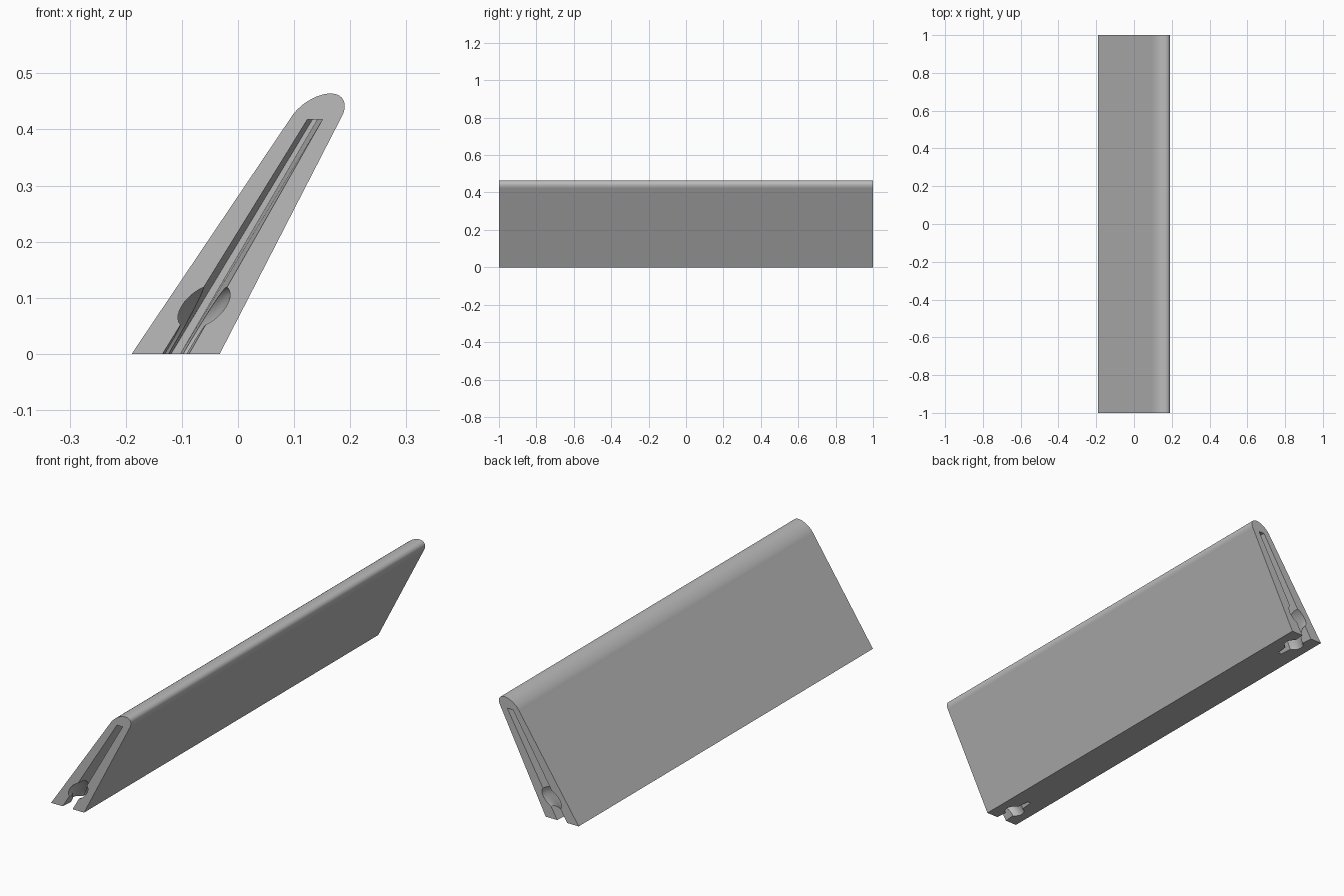
import bpy, bmesh, math
from mathutils import Vector

cube = bpy.data.objects.get("Cube")
if cube:
    bpy.data.objects.remove(cube, do_unlink=True)

grey = bpy.data.materials.new("plain_grey")
grey.use_nodes = True
colour = (0.5, 0.5, 0.5, 1)
grey.diffuse_color = colour
grey.node_tree.nodes["Principled BSDF"].inputs["Base Color"].default_value = colour

LEAN, BASE_X = 0.594, -0.111     # sideways lean per unit of height
CAP_Z, CAP_R = 0.419, 0.045      # rounded top edge
BORE_Z, BORE_R = 0.085, 0.04     # curved corner bore


def lean(x, y, z):
    return Vector((x + BASE_X + LEAN * z, y, z))


def loft(name, rings):
    """Solid through matching closed rings, with capped ends."""
    bm = bmesh.new()
    loops = [[bm.verts.new(lean(*p)) for p in ring] for ring in rings]
    n = len(loops[0])
    for a, b in zip(loops, loops[1:]):
        for i in range(n):
            j = (i + 1) % n
            bm.faces.new((a[i], a[j], b[j], b[i]))
    bm.faces.new(loops[0])
    bm.faces.new(loops[-1])
    bmesh.ops.recalc_face_normals(bm, faces=bm.faces)
    mesh = bpy.data.meshes.new(name)
    bm.to_mesh(mesh)
    bm.free()
    mesh.materials.append(grey)
    obj = bpy.data.objects.new(name, mesh)
    bpy.context.collection.objects.link(obj)
    return obj


def slot_ring(y, low, high):
    return [(-low, y, -0.02), (low, y, -0.02), (high, y, 0.418), (-high, y, 0.418)]


def bore_ring(turn, end):
    """Circle swept round the bottom edge of one end."""
    ring = []
    for i in range(32):
        a = math.tau * i / 32
        d = BORE_Z + BORE_R * math.sin(a)
        ring.append((BORE_R * math.cos(a), end * (1 - d * math.sin(turn)), d * math.cos(turn)))
    return ring


# Leaning, tapered bar with a rounded top
profile = [(-0.0785, 0), (0.0785, 0)]
for i in range(33):
    a = math.pi * i / 32
    profile.append((CAP_R * math.cos(a), CAP_Z + CAP_R * math.sin(a)))
bar = loft("leaning_bar", [[(x, y, z) for x, z in profile] for y in (-1, 1)])

# Tapered slot and curved bore at each end
cutters = []
for end, side in ((-1, "front"), (1, "back")):
    cutters.append(loft(side + "_slot_cutter", [
        slot_ring(end * 1.02, 0.0257, 0.0145),
        slot_ring(end * 0.82, 0.0085, 0.0045)]))
    turns = [math.radians(-8 + 106 * i / 24) for i in range(25)]
    cutters.append(loft(side + "_bore_cutter", [bore_ring(t, end) for t in turns]))

bpy.ops.object.select_all(action='DESELECT')
bpy.context.view_layer.objects.active = bar
bar.select_set(True)
for cutter in cutters:
    cutter.hide_render = True
    mod = bar.modifiers.new(cutter.name, 'BOOLEAN')
    mod.operation = 'DIFFERENCE'
    mod.solver = 'EXACT'
    mod.object = cutter
    bpy.ops.object.modifier_apply(modifier=mod.name)
for cutter in cutters:
    bpy.data.objects.remove(cutter, do_unlink=True)

# Smooth curves, flat large faces
bpy.ops.object.shade_smooth_by_angle(angle=math.radians(30))
for face in bar.data.polygons:
    if face.area > 0.03:
        face.use_smooth = False
